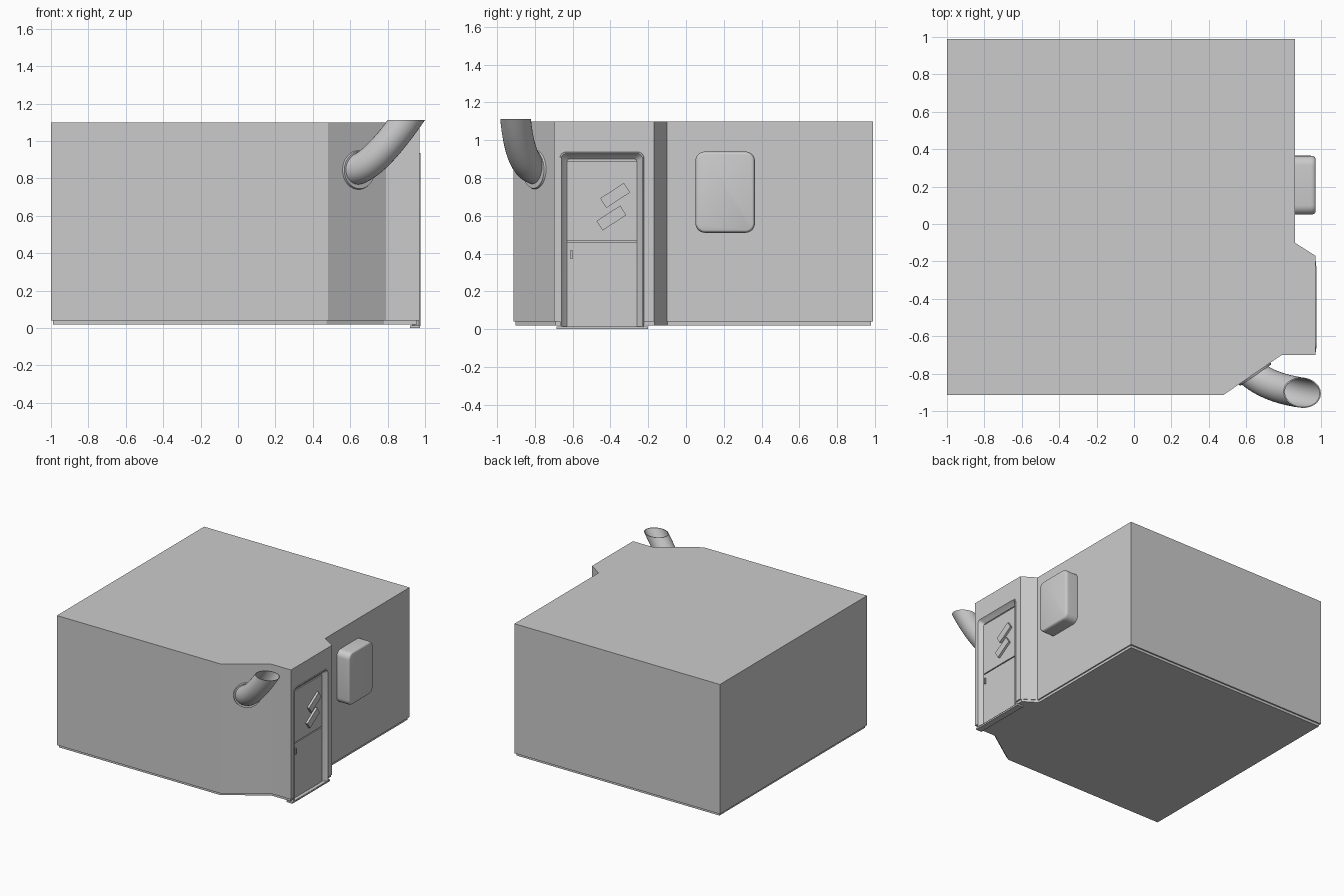
import bpy, bmesh, math
from mathutils import Vector, Matrix

if "Cube" in bpy.data.objects:
    bpy.data.objects.remove(bpy.data.objects["Cube"], do_unlink=True)

GREY = (0.6, 0.6, 0.6, 1)
mat = bpy.data.materials.new("plain_grey")
mat.use_nodes = True
mat.diffuse_color = GREY
mat.node_tree.nodes["Principled BSDF"].inputs["Base Color"].default_value = GREY


def finish(name, bm, smooth=None, recalc=True):
    if recalc:
        bmesh.ops.recalc_face_normals(bm, faces=bm.faces)
    me = bpy.data.meshes.new(name)
    bm.to_mesh(me)
    bm.free()
    ob = bpy.data.objects.new(name, me)
    bpy.context.collection.objects.link(ob)
    me.materials.append(mat)
    if smooth:
        bpy.ops.object.select_all(action='DESELECT')
        ob.select_set(True)
        bpy.context.view_layer.objects.active = ob
        bpy.ops.object.shade_smooth_by_angle(angle=math.radians(smooth))
    return ob


def prism(name, points, direction):
    """Extrude a planar outline along a direction."""
    bm = bmesh.new()
    face = bm.faces.new([bm.verts.new(p) for p in points])
    top = bmesh.ops.extrude_face_region(bm, geom=[face])["geom"]
    bmesh.ops.translate(bm, vec=direction, verts=[v for v in top if isinstance(v, bmesh.types.BMVert)])
    return finish(name, bm)


def box(name, lo, hi, turn=0):
    lo, hi = Vector(lo), Vector(hi)
    bm = bmesh.new()
    bmesh.ops.create_cube(bm, size=1)
    bmesh.ops.scale(bm, vec=hi - lo, verts=bm.verts)
    bmesh.ops.rotate(bm, matrix=Matrix.Rotation(math.radians(turn), 3, 'X'), verts=bm.verts)
    bmesh.ops.translate(bm, vec=(lo + hi) / 2, verts=bm.verts)
    return finish(name, bm)


def rounded(x, y0, y1, z0, z1, r_top, r_bottom, steps=6):
    """Rounded rectangle outline standing in the plane at x."""
    pts = []
    for cy, cz, a, r in ((y1, z1, 0, r_top), (y0, z1, 90, r_top), (y0, z0, 180, r_bottom), (y1, z0, 270, r_bottom)):
        sy, sz = (1 if cy == y1 else -1), (1 if cz == z1 else -1)
        for i in range(steps + 1):
            t = math.radians(a + 90 * i / steps)
            pts.append((x, cy - sy * r + r * math.cos(t), cz - sz * r + r * math.sin(t)))
    return pts


def loft(name, loops, cap=True, smooth=None):
    """Join matching outlines with quads, closing the last one."""
    bm = bmesh.new()
    rings = [[bm.verts.new(p) for p in loop] for loop in loops]
    n = len(rings[0])
    for a, b in zip(rings, rings[1:]):
        for i in range(n):
            j = (i + 1) % n
            bm.faces.new((a[i], a[j], b[j], b[i]))
    if cap:
        bm.faces.new(rings[-1])
    return finish(name, bm, smooth, recalc=False)


# Building shell and its slightly inset plinth
plan = [(-1, .99), (.86, .99), (.86, -.10), (.97, -.17), (.97, -.70), (.79, -.70), (.48, -.913), (-1, -.913)]
shell = prism("shell", [(x, y, .04) for x, y in plan], (0, 0, 1.06))
plinth = prism("plinth", [(x * .988, y * .988 + .0005, .02) for x, y in plan], (0, 0, .02))

# Doorway cut through shell and plinth
bm = bmesh.new()
bmesh.ops.create_cube(bm, size=1)
bmesh.ops.scale(bm, vec=(.1, .424, 1.03), verts=bm.verts)
bmesh.ops.translate(bm, vec=(.97, -.445, .412), verts=bm.verts)
cutter = finish("doorway_cutter", bm)
cutter.hide_render = True
cutter.hide_viewport = True
for part in (shell, plinth):
    mod = part.modifiers.new("doorway", 'BOOLEAN')
    mod.object = cutter
    mod.solver = 'EXACT'

# Door surround: thin lip, sloped reveal, recessed backing
def arch(x, inset, bottom):
    return rounded(x, -.66 + inset, -.23 - inset, bottom, .93 - inset, .028 - inset / 2, .001)

loft("door_surround", [arch(.968, -.008, .012), arch(.975, -.006, .012), arch(.975, 0, .012),
                       arch(.955, .014, .012), arch(.94, .03, .012), arch(.935, .03, .012)], smooth=35)

# Two door leaves, diagonal panes, handle and threshold
box("door_lower_leaf", (.93, -.63, .012), (.944, -.26, .458))
box("door_upper_leaf", (.93, -.63, .466), (.944, -.26, .888))
for name, y, z in (("upper_pane", -.375, .708), ("lower_pane", -.395, .588)):
    box(name, (.94, y - .075, z - .03), (.962, y + .075, z + .03), 33)
box("door_handle", (.94, -.612, .37), (.955, -.602, .42))
box("threshold", (.92, -.685, 0), (.972, -.20, .014))

# Wall unit with rounded corners and softened front rim
def unit(x, inset):
    return rounded(x, .05 + inset, .365 - inset, .51 + inset, .94 - inset, .05 - inset, .05 - inset)

loft("wall_unit", [unit(.855, 0), unit(.945, 0)] +
     [unit(.945 + .025 * math.sin(t), .014 * (1 - math.cos(t))) for t in (.4, .8, 1.2, math.pi / 2)], smooth=40)

# Round flange on the slanted wall
normal = Vector((.213, -.31, 0)).normalized()
bm = bmesh.new()
bmesh.ops.create_cone(bm, cap_ends=True, segments=32, radius1=.108, radius2=.1, depth=.02)
bmesh.ops.transform(bm, verts=bm.verts, matrix=Matrix.Translation((.645, -.80, .845)) @
                    normal.to_track_quat('Z', 'Y').to_matrix().to_4x4())
finish("pipe_flange", bm, 30)

# Bent open pipe, its mouth cut level
def pipe_rings(radius, count=16, sides=32):
    a, b, c = Vector((.60, -.77, .845)), Vector((.70, -.875, .83)), Vector((.90, -.902, 1.112))
    rings = []
    for k in range(count + 1):
        t = k / count
        centre = a * (1 - t) ** 2 + b * 2 * t * (1 - t) + c * t * t
        tangent = ((b - a) * (1 - t) + (c - b) * t).normalized()
        side = tangent.cross(Vector((0, 1, 0))).normalized()
        up = side.cross(tangent)
        ring = []
        for i in range(sides):
            s = 2 * math.pi * i / sides
            p = centre + (side * math.cos(s) + up * math.sin(s)) * radius
            if k == count or p.z > c.z:
                p += tangent * ((c.z - p.z) / tangent.z)
            elif t > .7:
                # lean the last rings gradually toward the level cut
                w = (t - .7) / .3
                p += tangent * ((centre.z - p.z) / tangent.z) * w
            ring.append(p)
        rings.append(ring)
    return rings

outer, inner = pipe_rings(.081), pipe_rings(.076)
pipe = loft("exhaust_pipe", outer + inner[::-1], cap=False, smooth=40)
bm = bmesh.new()
bm.from_mesh(pipe.data)
bmesh.ops.recalc_face_normals(bm, faces=bm.faces)
bm.to_mesh(pipe.data)
bm.free()
